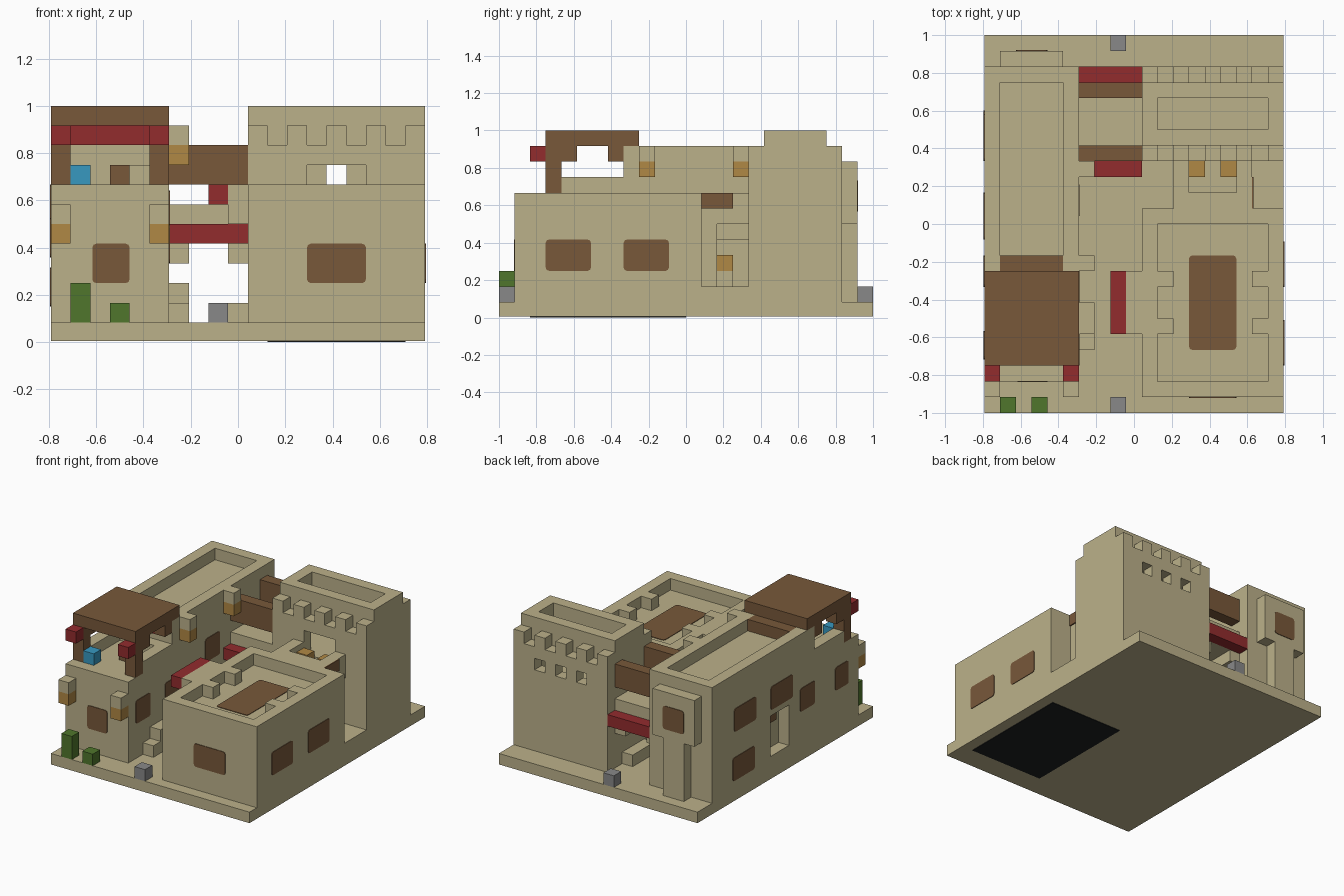
import bpy, bmesh
from mathutils import Vector

cube = bpy.data.objects.get("Cube")
if cube:
    bpy.data.objects.remove(cube, do_unlink=True)

U = 1 / 12                      # one building block
ORIGIN = Vector((9.5, 12, 0))   # plan centre, in blocks


def material(name, r, g, b):
    m = bpy.data.materials.new(name)
    m.use_nodes = True
    m.diffuse_color = (r, g, b, 1)
    m.node_tree.nodes["Principled BSDF"].inputs["Base Color"].default_value = (r, g, b, 1)
    return m


SAND = material("sandstone", .50, .44, .255)
WOOD = material("brown wood", .188, .098, .042)
RED = material("red cloth", .288, .025, .027)
AMBER = material("amber glow", .434, .246, .058)
GREEN = material("plant green", .08, .181, .025)
GREY = material("grey stone", .246, .246, .246)
BLUE = material("blue pot", .038, .314, .527)
DARK = material("dark floor", .012, .0137, .0145)


def add_box(bm, x0, x1, y0, y1, z0, z1):
    verts = bmesh.ops.create_cube(bm, size=1)["verts"]
    for v in verts:
        pick = Vector((x1 if v.co.x > 0 else x0, y1 if v.co.y > 0 else y0, z1 if v.co.z > 0 else z0))
        v.co = (pick - ORIGIN) * U


def finish(bm, name, mat):
    mesh = bpy.data.meshes.new(name)
    bm.to_mesh(mesh)
    bm.free()
    mesh.materials.append(mat)
    ob = bpy.data.objects.new(name, mesh)
    bpy.context.collection.objects.link(ob)
    return ob


def part(name, mat, *boxes):
    bm = bmesh.new()
    for b in boxes:
        add_box(bm, *b)
    return finish(bm, name, mat)


def carve(ob, *cuts):
    for cut in cuts:
        cutter = part("cutter", SAND, cut)
        cutter.hide_render = True
        mod = ob.modifiers.new("cut", "BOOLEAN")
        mod.operation, mod.solver, mod.object = "DIFFERENCE", "EXACT", cutter
        bpy.context.view_layer.objects.active = ob
        bpy.ops.object.modifier_apply(modifier=mod.name)
        bpy.data.objects.remove(cutter, do_unlink=True)


def window(name, axis, at, side, a0, a1, b0, b1):
    """Thin plate with rounded corners on the wall at the given position."""
    span = [(a0, a1), (b0, b1)]
    span.insert(axis, (min(at, at + side * .05), max(at, at + side * .05)))
    bm = bmesh.new()
    add_box(bm, *[c for s in span for c in s])
    rim = [e for e in bm.edges if abs((e.verts[0].co - e.verts[1].co)[axis]) > .001]
    bmesh.ops.bevel(bm, geom=rim, offset=.2 * U, segments=2, affect="EDGES", profile=.5)
    return finish(bm, name, WOOD)


def lamp(name, x, y, z):
    part(name + "_glow", AMBER, (x, x + 1, y, y + 1, z, z + 1))
    part(name + "_cap", SAND, (x, x + 1, y, y + 1, z + 1, z + 2))


# Ground slab
part("ground_slab", SAND, (0, 19, 0, 24, .05, 1))
part("dark_underside", DARK, (11, 18, 2, 12, 0, .06))

# Low house with sunken roof and its link to the tower
low = part("low_house", SAND, (10, 19, 1, 13, 1, 8))
carve(low, (11, 18, 2, 12, 7, 9))
part("roof_piers", SAND, *[(x, x + 1, y, y + 1, 7, 8) for x in (11, 17) for y in (5, 8)])
part("side_bay", SAND, (9, 10, 5, 9, 6, 8))
part("side_bay_cloth", RED, (8, 9, 5, 9, 7, 8))
link = part("link_block", SAND, (12, 17, 13, 16, 1, 8))
carve(link, (13, 16, 14, 17, 6.5, 9), (13, 18, 14, 17, 2, 6))
part("link_doorstep", SAND, (17, 19, 13, 16, 1, 2))
part("link_step", SAND, (13, 14, 14, 16, 2, 5))
part("link_beam", WOOD, (17, 17.1, 13, 15, 7, 8))
part("link_lamp", AMBER, (15, 16, 14, 15, 3, 4))
part("link_lamp_foot", SAND, (15, 16, 14, 15, 2, 3))
part("hatch_lamps", AMBER, (13, 14, 15, 16, 6.5, 7.5), (15, 16, 15, 16, 6.5, 7.5))
window("low_roof_panel", 2, 7, 1, 13, 16, 4, 10)
window("low_front_window", 1, 1, -1, 13, 16, 3, 5)
for y in (3, 8):
    window("low_side_window", 0, 19, 1, y, y + 2.9, 3, 5)

# Tower with battlements, doorway and rear lookouts
tower = part("tower", SAND, (10, 19, 16, 22, 1, 10))
carve(tower, (11, 18, 17, 21, 7, 9), (13, 16, 15, 18, 7, 9),
      *[(x, x + 1, 20, 23, 8, 9) for x in (12, 14, 16)])
crown = part("tower_crown", SAND, (10, 19, 17, 21, 10, 12))
carve(crown, (11, 18, 18, 20, 9, 13))
part("battlements", SAND, *[(x, x + 1, y, y + 1, 10, 11) for x in range(10, 19, 2) for y in (16, 21)])

# Long house: tall rear with sunken roof, low front terrace
rear = part("long_house_rear", SAND, (0, 6, 8, 22, 1, 11))
carve(rear, (1, 5, 9, 21, 10, 12), (-1, 1, 11.5, 14, 2, 5.5))
part("side_door_beam", WOOD, (.5, 1, 12.5, 13.5, 4.5, 5.5))
part("long_house_front", SAND, (0, 6, 2, 8, 1, 8))
part("roof_plank", WOOD, (1, 5, 9, 10, 10, 11))
part("terrace_parapets", SAND, (0, 1, 4, 8, 8, 9), (5, 6, 4, 8, 8, 9))
part("terrace_bench", SAND, (3, 5, 7, 8, 8, 9))
part("terrace_stool", WOOD, (3, 4, 5, 6, 8, 9))
part("terrace_pot", BLUE, (1, 2, 3, 4, 8, 9))
part("rear_bay", SAND, (1, 5, 22, 23, 6, 10), (2, 4, 22, 23, 1, 6))
window("rear_bay_window", 1, 23, 1, 2, 4, 6.8, 8.8)
window("long_front_window", 1, 2, -1, 2.1, 4, 3, 5)
for a, b, z in ((3, 5, 4), (7, 9, 4), (12.5, 14.5, 5.7)):
    window("alley_window", 0, 6, 1, a, b, z, z + 2)
for a, b, z in ((16, 19, 6), (11, 14, 6), (8, 10, 4.3), (3.4, 5.2, 4.3), (16.2, 19.2, 1.8)):
    window("outer_window", 0, 0, -1, a, b, z, z + 2)

# Terrace canopy
part("canopy_roof", WOOD, (0, 6, 3, 9, 11, 12))
for x in (0, 5):
    part("canopy_post", WOOD, (x, x + 1, 3, 4, 8, 11))
    part("canopy_braces", WOOD, (x, x + 1, 4, 5, 10, 11), (x, x + 1, 7, 8, 10, 11))
    part("canopy_lantern", RED, (x, x + 1, 2, 3, 10, 11))
    lamp("front_lamp", x, 1, 5)
part("canopy_cloth", RED, (1, 5, 7, 8, 10, 11))

# Bridge over the alley
part("bridge_deck", SAND, (6, 10, 16, 21, 5, 7))
part("bridge_brackets", SAND, *[(x, x + 1, 16, 21, 4, 5) for x in (6, 9)])
part("bridge_rails", WOOD, (6, 10, 16, 17, 8, 10), (6, 10, 20, 21, 8, 10))
part("bridge_cloths", RED, (6, 10, 15, 16, 5, 6), (6, 10, 21, 22, 5, 6))
for y in (9, 15):
    lamp("alley_lamp", 6, y, 9)

# Alley steps, bench, stones and plants
part("alley_steps", SAND, (6, 7, 4, 5, 1, 2), (6, 7, 5, 7, 1, 3))
part("alley_bench", SAND, (9, 10, 17, 20, 1, 2))
part("marker_stones", GREY, (8, 9, 0, 1, 1, 2), (8, 9, 23, 24, 1, 2))
part("plants", GREEN, (1, 2, 0, 1, 1, 3), (3, 4, 0, 1, 1, 2))
